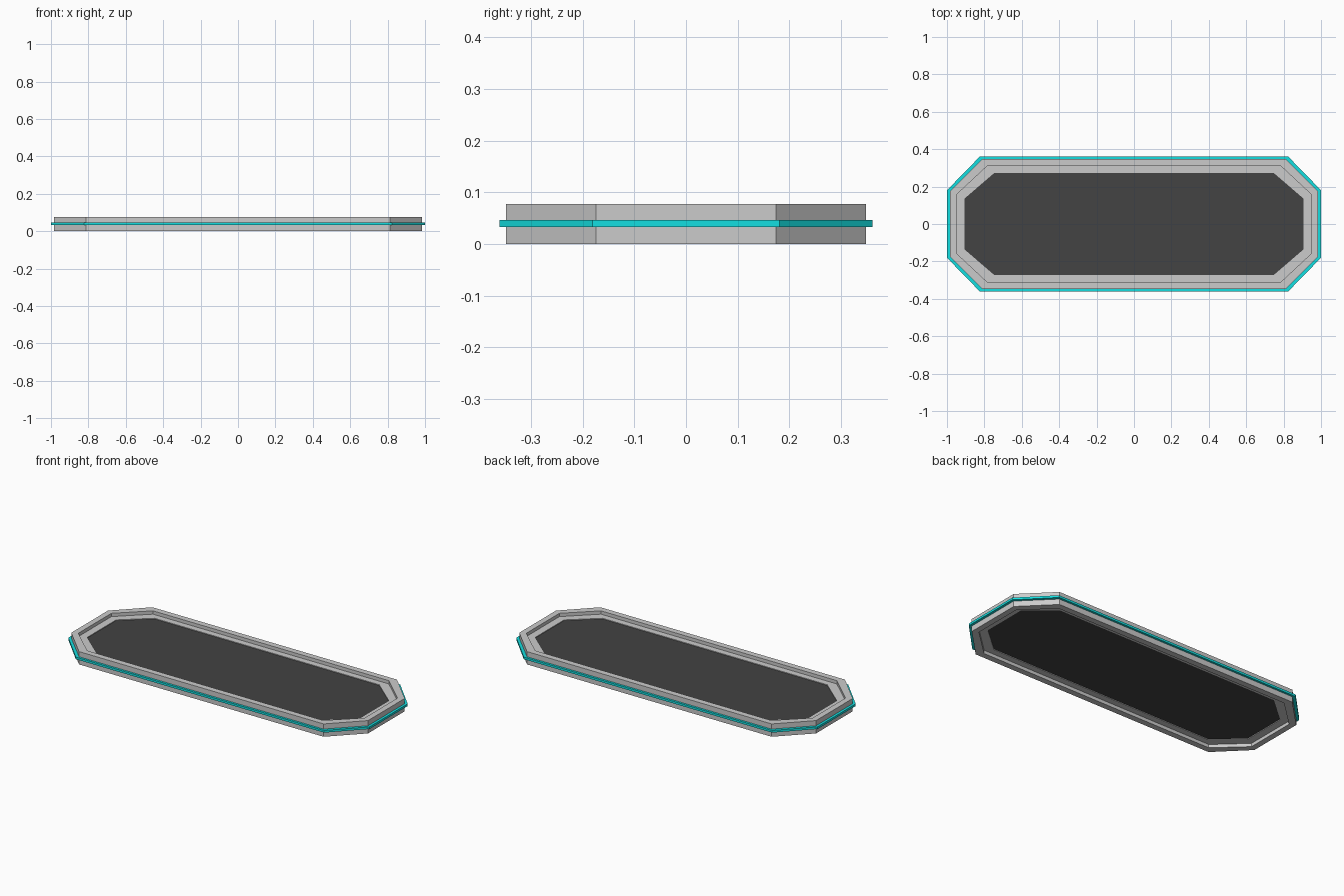
import bpy

if "Cube" in bpy.data.objects:
    bpy.data.objects.remove(bpy.data.objects["Cube"])


def octagon(hx, hy):
    """Cut-corner outline with half sizes hx, hy."""
    cx, cy = hx * 0.824, hy * 0.5
    return [(hx, -cy), (hx, cy), (cx, hy), (-cx, hy),
            (-hx, cy), (-hx, -cy), (-cx, -hy), (cx, -hy)]


def make(name, verts, faces, color=None):
    mesh = bpy.data.meshes.new(name)
    mesh.from_pydata(verts, [], faces)
    obj = bpy.data.objects.new(name, mesh)
    bpy.context.collection.objects.link(obj)
    if color:
        mat = bpy.data.materials.new(name + "_color")
        mat.diffuse_color = (*color, 1)
        mat.use_nodes = True
        mat.node_tree.nodes["Principled BSDF"].inputs["Base Color"].default_value = mat.diffuse_color
        mesh.materials.append(mat)
    return obj


def ring(name, profile, color=None):
    """Sweep a closed profile of (half x, half y, z) around the octagon."""
    verts = [(x, y, z) for hx, hy, z in profile for x, y in octagon(hx, hy)]
    n = len(profile)
    faces = []
    for i in range(n):
        j = (i + 1) % n
        for k in range(8):
            m = (k + 1) % 8
            faces.append((i * 8 + k, j * 8 + k, j * 8 + m, i * 8 + m)[::-1])
    return make(name, verts, faces, color)


H = 0.077
outer, step, inner = (0.985, 0.348), (0.950, 0.312), (0.905, 0.274)

# Frame: full-height rim with a recessed ledge on both sides
ring("frame", [(*outer, 0), (*outer, H), (*step, H), (*step, H - 0.02),
               (*inner, H - 0.02), (*inner, 0.02), (*step, 0.02), (*step, 0)])

# Light strip around the outer edge
band = (1.0, 0.361)
ring("light_strip", [(*outer, 0.033), (*outer, 0.046), (*band, 0.046), (*band, 0.033)][::-1],
     (0.007, 0.74, 0.75))

# Dark panel filling the frame
outline = octagon(*inner)
verts = [(x, y, z) for z in (0.024, 0.053) for x, y in outline]
faces = [tuple(range(7, -1, -1)), tuple(range(8, 16))]
faces += [(k, (k + 1) % 8, (k + 1) % 8 + 8, k + 8) for k in range(8)]
make("panel", verts, faces, (0.056, 0.056, 0.056))
